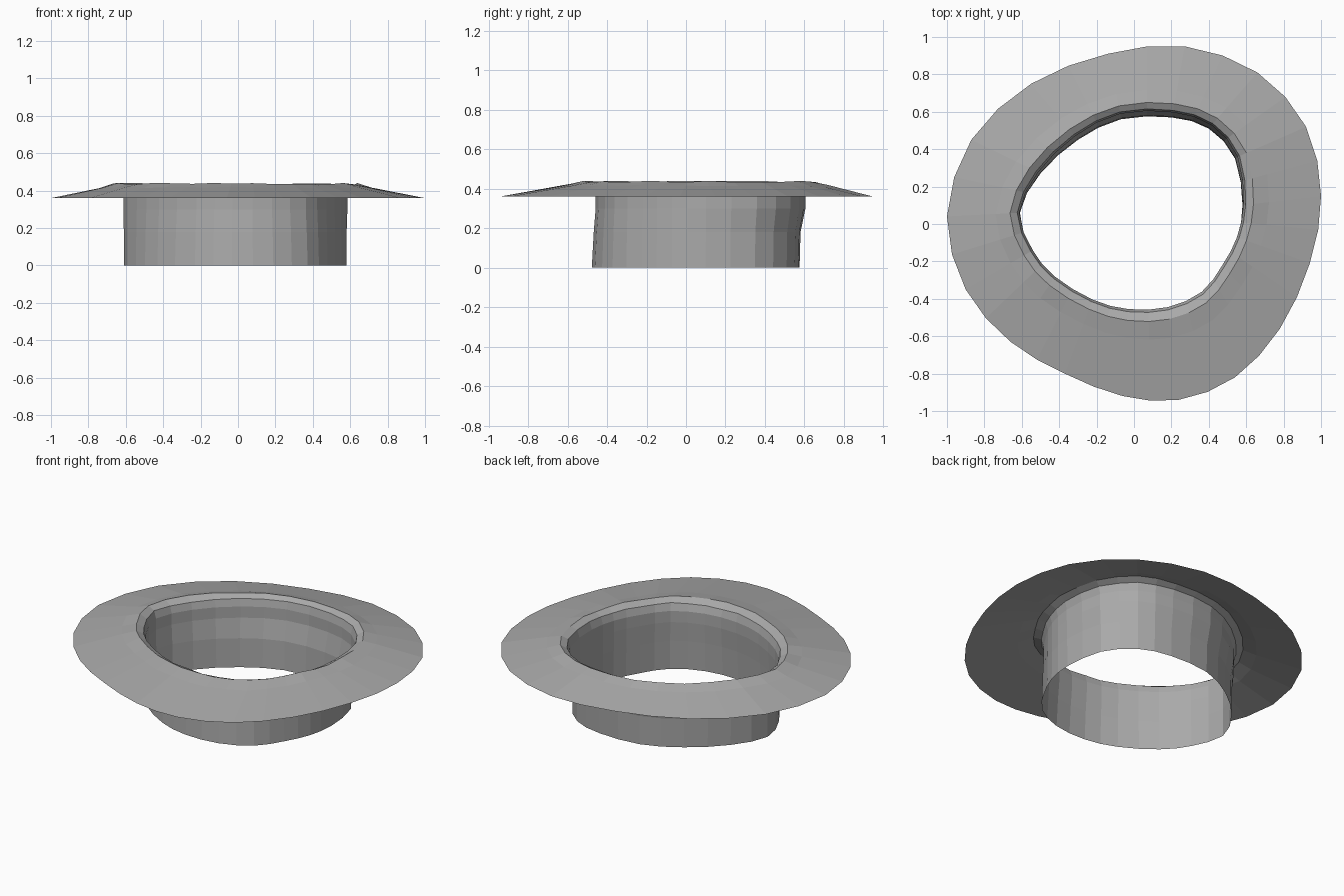
import bpy, bmesh, random
from mathutils import Vector

random.seed(4)
if "Cube" in bpy.data.objects:
    bpy.data.objects.remove(bpy.data.objects["Cube"])

# Control outlines, counter-clockwise from the left side, in hundredths
BRIM = [(100, 15), (92, 52), (66, 81), (27, 95), (-14, 91), (-55, 75), (-87, 45), (-100, 4),
        (-90, -35), (-66, -63), (-37, -80), (-6, -92), (24, -94), (54, -82), (78, -56), (94, -21)]
HOLE = [(58, 10), (54, 35), (40, 51), (20, 57), (-7, 56), (-30, 45), (-50, 27), (-61, 6),
        (-54, -14), (-42, -28), (-22, -40), (-3, -45), (18, -44), (36, -36), (47, -22), (55, -7)]


def smooth_outline(points):
    """Double the number of points with a closed curve through them."""
    pts = [Vector(p) / 100 for p in points]
    n = len(pts)
    out = []
    for i in range(n):
        a, b, c, d = (pts[(i + k) % n] for k in (-1, 0, 1, 2))
        out += [b, (9 * (b + c) - a - d) / 16]
    return out


def widen(outline, back, front):
    """Push the back and front halves of an outline outward separately."""
    result = []
    for p in outline:
        side = p.normalized().y
        amount = back * max(side, 0) + front * max(-side, 0)
        result.append(p + p.normalized() * amount)
    return result


def ring(bm, outline, z, wobble=0.0):
    return [bm.verts.new((p.x, p.y, z + random.uniform(-wobble, wobble))) for p in outline]


def bridge(bm, upper, lower):
    n = len(upper)
    for i in range(n):
        j = (i + 1) % n
        bm.faces.new((upper[i], lower[i], lower[j], upper[j]))


def loft(name, sections, material):
    """Skin a stack of closed rings, left open at both ends."""
    bm = bmesh.new()
    rings = [ring(bm, *section) for section in sections]
    for upper, lower in zip(rings, rings[1:]):
        bridge(bm, upper, lower)
    mesh = bpy.data.meshes.new(name)
    bm.to_mesh(mesh)
    bm.free()
    mesh.materials.append(material)
    obj = bpy.data.objects.new(name, mesh)
    bpy.context.collection.objects.link(obj)
    return obj


grey = bpy.data.materials.new("plain grey")
grey.use_nodes = True
grey.diffuse_color = (0.4, 0.4, 0.4, 1)
grey.node_tree.nodes["Principled BSDF"].inputs["Base Color"].default_value = grey.diffuse_color

brim = smooth_outline(BRIM)
hole = smooth_outline(HOLE)
wall_top = widen(hole, 0.03, 0.005)
wall_bottom = widen(hole, 0, 0.025)


def between(t):
    return [a.lerp(b, t) for a, b in zip(wall_top, brim)]


# Sloping brim, rolling over a raised lip into the throat
loft("brim", [
    (wall_top, 0.37),
    (between(0.03), 0.415, 0.004),
    (between(0.13), 0.437, 0.004),
    (between(0.33), 0.417, 0.004),
    (brim, 0.36),
], grey)

# Open tube below the brim
loft("tube_wall", [
    (wall_top, 0.37),
    (wall_top, 0.3),
    (widen(hole, 0.005, 0.015), 0.18),
    (wall_bottom, 0),
], grey)
